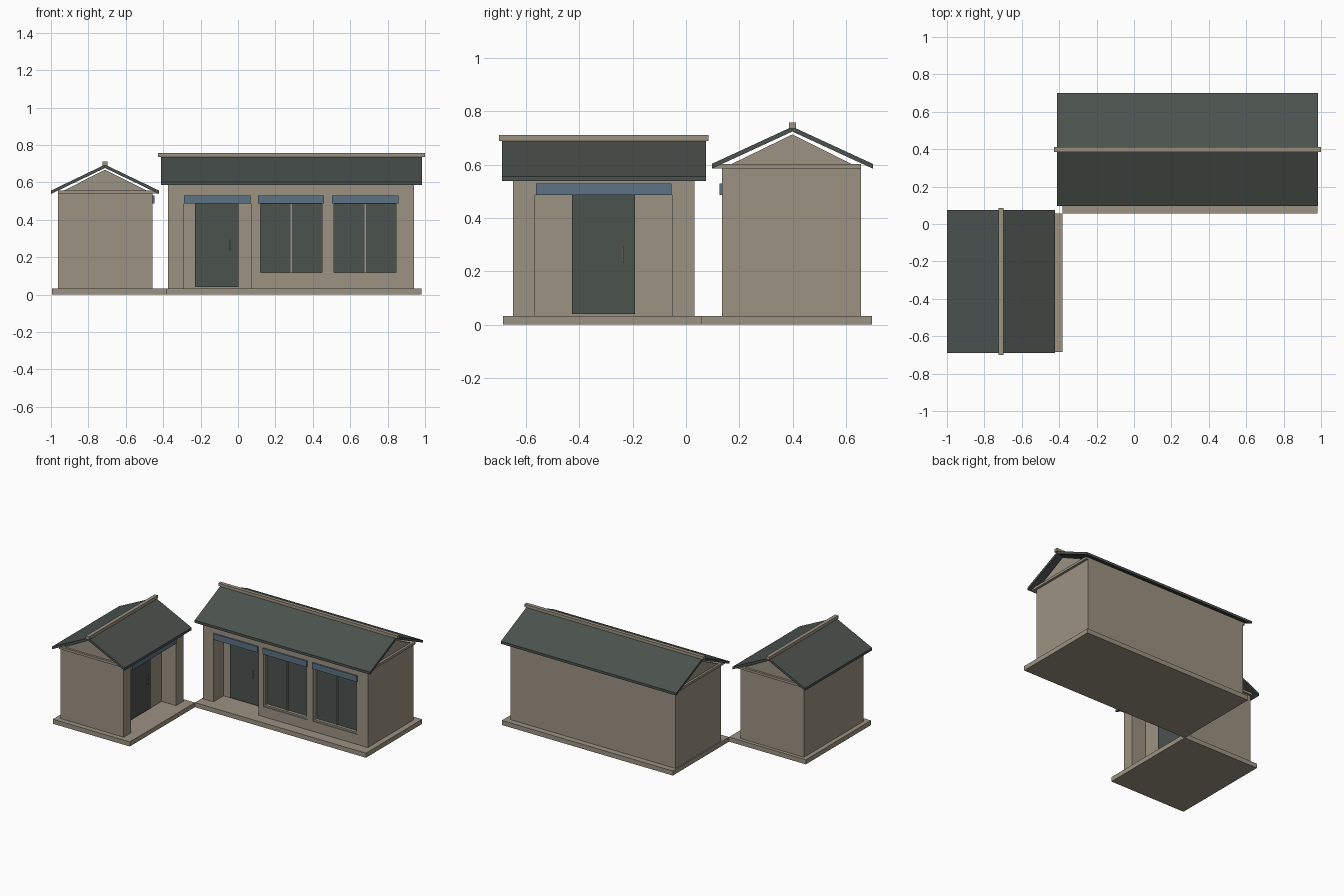
import bpy, bmesh
from mathutils import Matrix

if "Cube" in bpy.data.objects:
    bpy.data.objects.remove(bpy.data.objects["Cube"])


def mat(name, rgb):
    m = bpy.data.materials.new(name)
    m.diffuse_color = (*rgb, 1)
    m.use_nodes = True
    m.node_tree.nodes["Principled BSDF"].inputs["Base Color"].default_value = m.diffuse_color
    return m


STONE = mat("warm_stone", (0.333, 0.287, 0.223))
SLATE = mat("dark_slate", (0.070, 0.084, 0.076))
BLUE = mat("dusty_blue", (0.109, 0.171, 0.235))

TURN = Matrix.Rotation(1.5707963, 4, 'Z')   # small house faces +x


def prism(name, pts, x0, x1, material, frame):
    """Extrude a (y, z) outline from x0 to x1."""
    bm = bmesh.new()
    f = bm.faces.new([bm.verts.new((x0, y, z)) for y, z in pts])
    r = bmesh.ops.extrude_face_region(bm, geom=[f])
    moved = [v for v in r["geom"] if isinstance(v, bmesh.types.BMVert)]
    bmesh.ops.translate(bm, verts=moved, vec=(x1 - x0, 0, 0))
    bmesh.ops.recalc_face_normals(bm, faces=bm.faces)
    bm.transform(frame)
    me = bpy.data.meshes.new(name)
    bm.to_mesh(me)
    bm.free()
    me.materials.append(material)
    ob = bpy.data.objects.new(name, me)
    bpy.context.collection.objects.link(ob)
    return ob


def box(name, x, y, z, material, frame):
    pts = [(y[0], z[0]), (y[1], z[0]), (y[1], z[1]), (y[0], z[1])]
    return prism(name, pts, x[0], x[1], material, frame)


def cut(target, cutter):
    mod = target.modifiers.new("opening", 'BOOLEAN')
    mod.operation, mod.solver, mod.object = 'DIFFERENCE', 'EXACT', cutter
    bpy.context.view_layer.objects.active = target
    bpy.ops.object.modifier_apply(modifier=mod.name)
    bpy.data.objects.remove(cutter)


def house(tag, frame, base, wall, soffit, roof, cap, heights, door, windows):
    wx, (y0, y1) = wall
    zw, zg, ze, zr, zc = heights    # wall top, gable peak, eave top, ridge, cap top
    mid = (roof[1][0] + roof[1][1]) / 2
    box(tag + "_base", *base, (0, 0.033), STONE, frame)
    # walls with gable ends
    body = prism(tag + "_walls", [(y0, 0.033), (y1, 0.033), (y1, zw), (mid, zg), (y0, zw)],
                 *wx, STONE, frame)
    box(tag + "_soffit", *soffit, (zw, zw + 0.017), STONE, frame)
    # pitched roof and ridge cap
    (ra, rb), t = roof[1], 0.018
    prism(tag + "_roof", [(ra, ze), (mid, zr), (rb, ze), (rb, ze - t), (mid, zr - t), (ra, ze - t)],
          *roof[0], SLATE, frame)
    box(tag + "_ridge_cap", cap, (mid - 0.013, mid + 0.013), (zr - 0.006, zc), STONE, frame)

    # entrance porch cut into the wall, with door and handle
    (px, dx, hx) = door
    yb = y0 + 0.115
    cut(body, box("cutter", px, (y0 - 0.1, yb), (0.0, 0.487), STONE, frame))
    box(tag + "_door", dx, (yb - 0.01, yb + 0.01), (0.04, 0.486), SLATE, frame)
    box(tag + "_door_handle", (hx - 0.003, hx + 0.003), (yb - 0.024, yb - 0.017),
        (0.232, 0.294), STONE, frame)
    for z in (0.242, 0.278):
        box(tag + "_handle_post", (hx - 0.002, hx + 0.002), (yb - 0.018, yb - 0.009),
            (z, z + 0.006), STONE, frame)
    box(tag + "_door_awning", (px[0] + 0.002, px[1] - 0.002), (y0 - 0.01, y0 + 0.01),
        (0.487, 0.53), BLUE, frame)

    # framed double windows with blue awnings
    for a, b in windows:
        zb, zt, e, c = 0.105, 0.489, 0.012, (a + b) / 2
        cut(body, box("cutter", (a, b), (y0 - 0.1, y0 + 0.04), (zb, zt), STONE, frame))
        ys = (y0 + 0.006, y0 + 0.041)
        for x in ((a, a + e), (b - e, b)):
            box(tag + "_window_jamb", x, ys, (zb, zt), STONE, frame)
        for z in ((zb, zb + e), (zt - 0.005, zt)):
            box(tag + "_window_rail", (a + e, b - e), ys, z, STONE, frame)
        box(tag + "_window_mullion", (c - 0.004, c + 0.004), (y0 + 0.02, y0 + 0.041),
            (zb + e, zt), STONE, frame)
        box(tag + "_window_glass", (a + e, b - e), (y0 + 0.028, y0 + 0.041),
            (zb + e, zt - 0.005), SLATE, frame)
        box(tag + "_window_awning", (a, b), (y0 - 0.01, y0 + 0.01), (0.487, 0.53), BLUE, frame)


house("main_house", Matrix.Identity(4),
      base=((-0.383, 0.98), (0.057, 0.697)),
      wall=((-0.375, 0.94), (0.135, 0.655)),
      soffit=((-0.39, 0.957), (0.1, 0.655)),
      roof=((-0.413, 0.985), (0.097, 0.70)),
      cap=(-0.427, 1.0),
      heights=(0.585, 0.713, 0.603, 0.742, 0.757),
      door=((-0.29, 0.07), (-0.23, 0.003), -0.043),
      windows=((0.107, 0.46), (0.502, 0.857)))

# local x is world y, local y is minus world x
house("side_house", TURN,
      base=((-0.685, 0.057), (0.383, 0.995)),
      wall=((-0.648, 0.032), (0.457, 0.963)),
      soffit=((-0.663, 0.047), (0.424, 0.963)),
      roof=((-0.69, 0.075), (0.422, 1.0)),
      cap=(-0.7, 0.085),
      heights=(0.54, 0.668, 0.556, 0.695, 0.711),
      door=((-0.565, -0.052), (-0.427, -0.192), -0.237),
      windows=())
